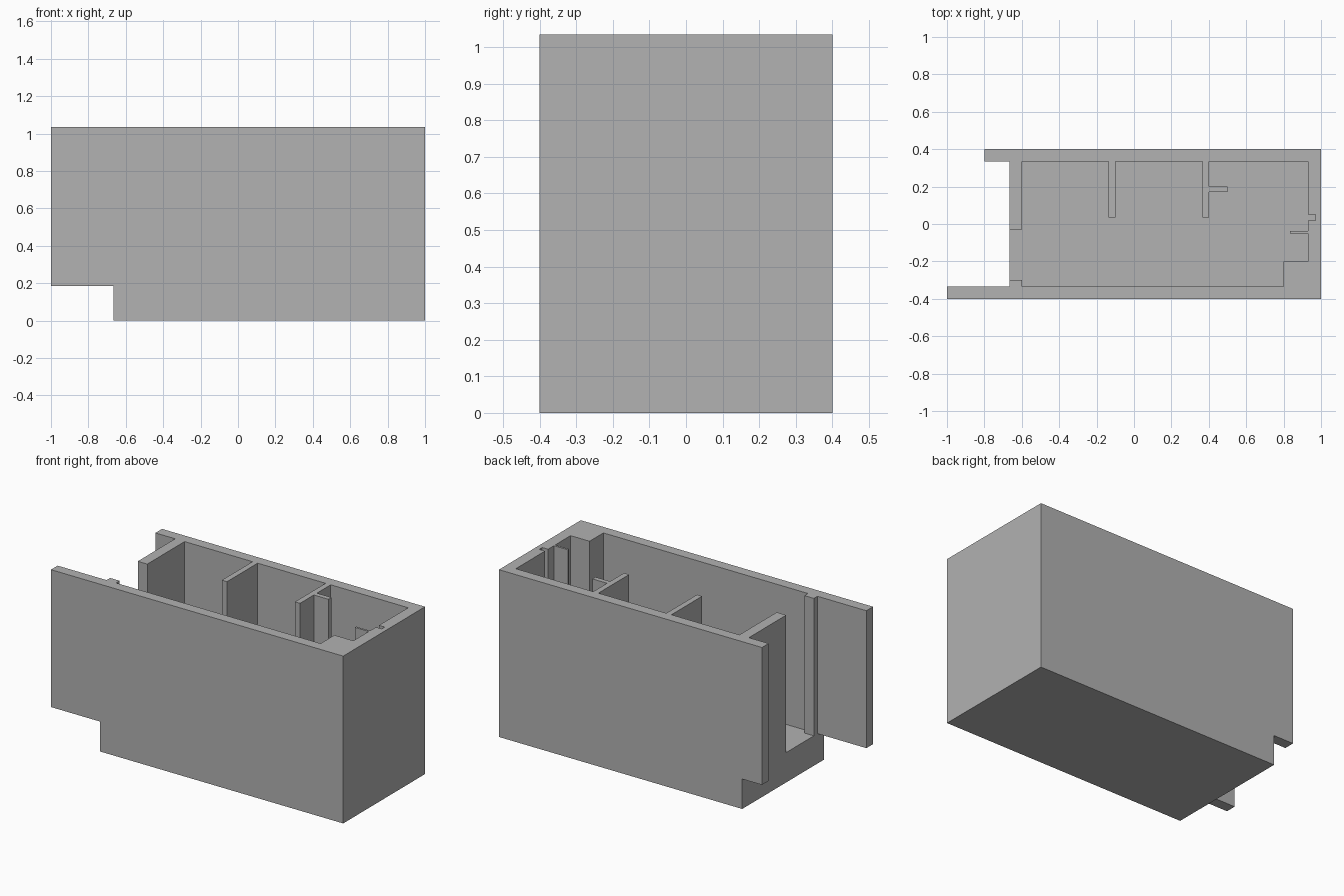
import bpy
import bmesh
from mathutils import Matrix, Vector

default_cube = bpy.data.objects.get("Cube")
if default_cube:
    bpy.data.objects.remove(default_cube, do_unlink=True)

# Single grey finish
grey = bpy.data.materials.new("plain grey")
grey.use_nodes = True
colour = (0.445, 0.445, 0.445, 1)
grey.diffuse_color = colour
grey.node_tree.nodes["Principled BSDF"].inputs["Base Color"].default_value = colour

# Shared plan lines
TOP = 1.035
FLOOR = 0.185
OUT_Y, IN_Y = 0.4, 0.335          # outer and inner faces of the long walls
OUT_X, IN_X = 1.0, 0.93           # outer and inner faces of the end wall
RECESS_X = 0.97                   # depth of the slot in the end wall
ENTRY, ENTRY_IN = -0.665, -0.6    # outer and inner faces of the open end


def block(name, x0, x1, y0, y1, z0=FLOOR, z1=TOP):
    """Box between two corners; walls stand on the floor by default."""
    low, high = Vector((x0, y0, z0)), Vector((x1, y1, z1))
    bm = bmesh.new()
    place = Matrix.Translation((low + high) / 2) @ Matrix.Diagonal((*(high - low), 1))
    bmesh.ops.create_cube(bm, size=1, matrix=place)
    mesh = bpy.data.meshes.new(name)
    bm.to_mesh(mesh)
    bm.free()
    mesh.materials.append(grey)
    obj = bpy.data.objects.new(name, mesh)
    bpy.context.collection.objects.link(obj)
    return obj


# Thick floor
block("floor_slab", ENTRY, OUT_X, -OUT_Y, OUT_Y, 0, FLOOR)

# Long walls, each running past the floor at the open end
block("front_wall", -1, OUT_X, -OUT_Y, -IN_Y)
block("back_wall", -0.8, OUT_X, IN_Y, OUT_Y)

# End wall with a narrow vertical slot in its inner face
block("end_wall", RECESS_X, OUT_X, -IN_Y, IN_Y)
block("end_wall_lining_front", IN_X, RECESS_X, -IN_Y, 0.02)
block("end_wall_lining_back", IN_X, RECESS_X, 0.05, IN_Y)

# Open end: a wall return on one side and a small jamb on the other
block("entry_wall", ENTRY, ENTRY_IN, -0.03, IN_Y)
block("entry_jamb", ENTRY, ENTRY_IN, -IN_Y, -0.3)

# Partitions standing off the back wall
for name, x0, x1 in (("middle_partition", -0.135, -0.1), ("end_partition", 0.365, 0.4)):
    block(name, x0, x1, 0.035, IN_Y)
block("partition_nib", 0.4, 0.5, 0.17, 0.2)

# Corner column and thin fin by the end wall
block("corner_column", 0.8, IN_X, -IN_Y, -0.2)
block("end_fin", 0.835, IN_X, -0.05, -0.037)
